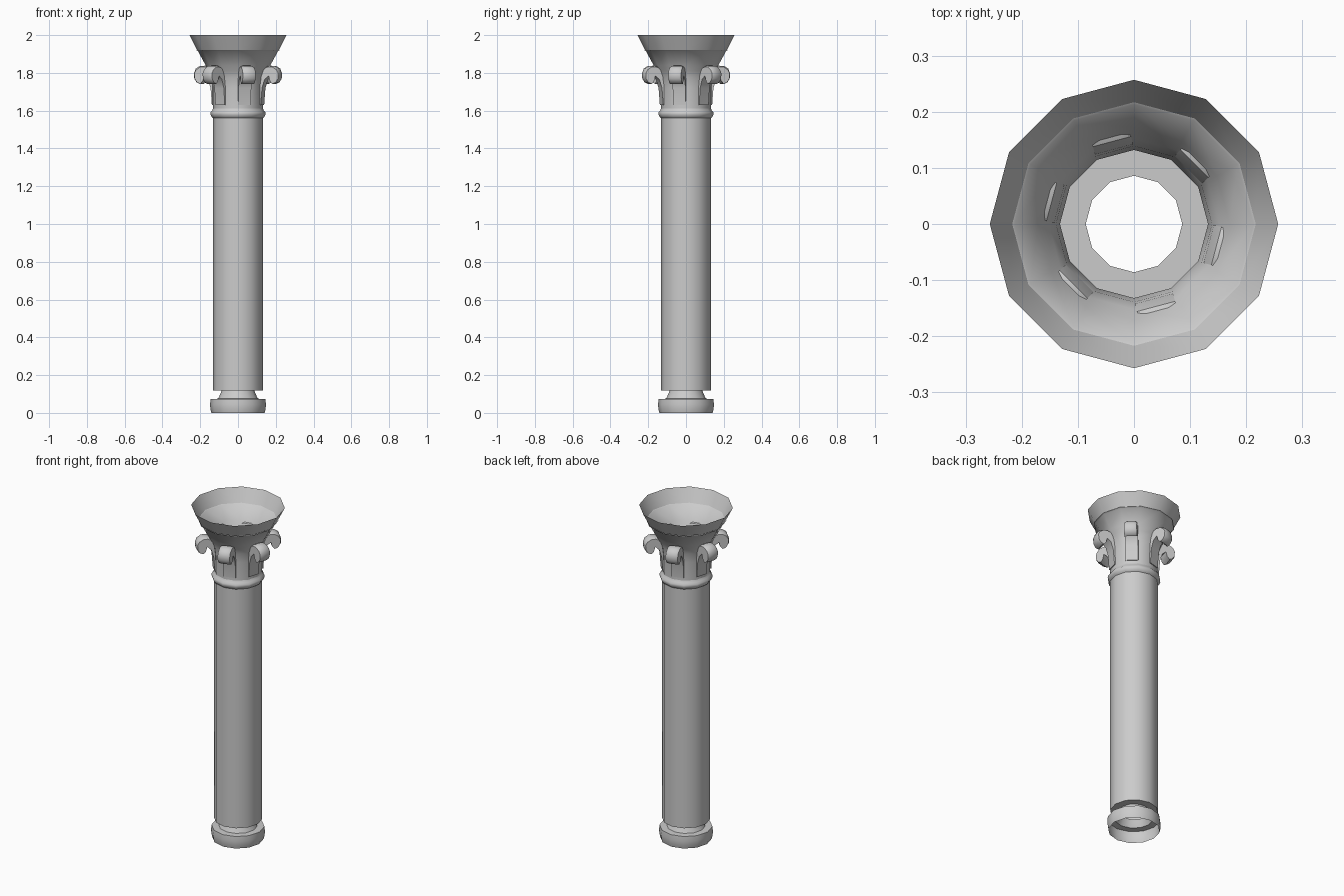
import bpy, bmesh
from math import cos, sin, radians

if "Cube" in bpy.data.objects:
    bpy.data.objects.remove(bpy.data.objects["Cube"])

SIDES = 12


def finish(name, bm, angle=40):
    me = bpy.data.meshes.new(name)
    bm.to_mesh(me)
    bm.free()
    ob = bpy.data.objects.new(name, me)
    bpy.context.collection.objects.link(ob)
    bpy.ops.object.select_all(action='DESELECT')
    ob.select_set(True)
    bpy.context.view_layer.objects.active = ob
    bpy.ops.object.shade_smooth_by_angle(angle=radians(angle))
    return ob


def lathe(name, profile):
    """Open 12-sided shell turned around z from (radius, height) points."""
    bm = bmesh.new()
    rings = [[bm.verts.new((r * cos(radians(360 * i / SIDES)),
                            r * sin(radians(360 * i / SIDES)), z))
              for i in range(SIDES)] for r, z in profile]
    for a, b in zip(rings, rings[1:]):
        for i in range(SIDES):
            j = (i + 1) % SIDES
            bm.faces.new((a[i], a[j], b[j], b[i]))
    return finish(name, bm)


def leaf(name, outline, width, angle):
    """Solid curled leaf: side outline (radius, height) swept across its width."""
    bm = bmesh.new()
    ca, sa = cos(radians(angle)), sin(radians(angle))
    rows = []
    for t in (-0.5, -0.3, 0.3, 0.5):
        inset = 0.006 if abs(t) == 0.5 else 0
        w = t * width
        row = []
        for r, z in outline:
            r2 = r - inset * (r > 0.19)
            z2 = z - inset * (z > 1.82)
            row.append(bm.verts.new((r2 * ca - w * sa, r2 * sa + w * ca, z2)))
        rows.append(row)
    n = len(outline)
    for a, b in zip(rows, rows[1:]):
        for i in range(n):
            j = (i + 1) % n
            bm.faces.new((a[i], a[j], b[j], b[i]))
    bm.faces.new(rows[0])
    bm.faces.new(rows[-1])
    bmesh.ops.recalc_face_normals(bm, faces=bm.faces)
    return finish(name, bm)


# Base: rounded foot and narrow neck, open underneath
lathe("base", [(0.141, 0), (0.146, 0.02), (0.148, 0.045), (0.145, 0.074),
               (0.106, 0.075), (0.098, 0.09), (0.092, 0.105), (0.086, 0.118)])

# Shaft with a flat annular underside
lathe("shaft", [(0.086, 0.118), (0.132, 0.118), (0.132, 1.56)])

# Moulded ring below the capital
lathe("neck_ring", [(0.132, 1.56), (0.14, 1.567), (0.146, 1.58), (0.145, 1.591),
                    (0.137, 1.6), (0.132, 1.612)])

# Flared capital bell and its upper rim
lathe("capital_bell", [(0.132, 1.612), (0.132, 1.72), (0.139, 1.775),
                       (0.152, 1.81), (0.171, 1.84), (0.213, 1.917),
                       (0.222, 1.921)])
lathe("capital_rim", [(0.217, 1.921), (0.257, 2.0)])

# Six curled leaves around the capital
curl = [(0.129, 1.63), (0.134, 1.63), (0.141, 1.72), (0.155, 1.765),
        (0.177, 1.785), (0.184, 1.757), (0.203, 1.742), (0.222, 1.75),
        (0.234, 1.77), (0.236, 1.797), (0.226, 1.822), (0.205, 1.836),
        (0.175, 1.838), (0.152, 1.828), (0.138, 1.79), (0.13, 1.73)]
for k in range(6):
    leaf(f"capital_leaf_{k + 1}", curl, 0.07, -15 + 60 * k)
